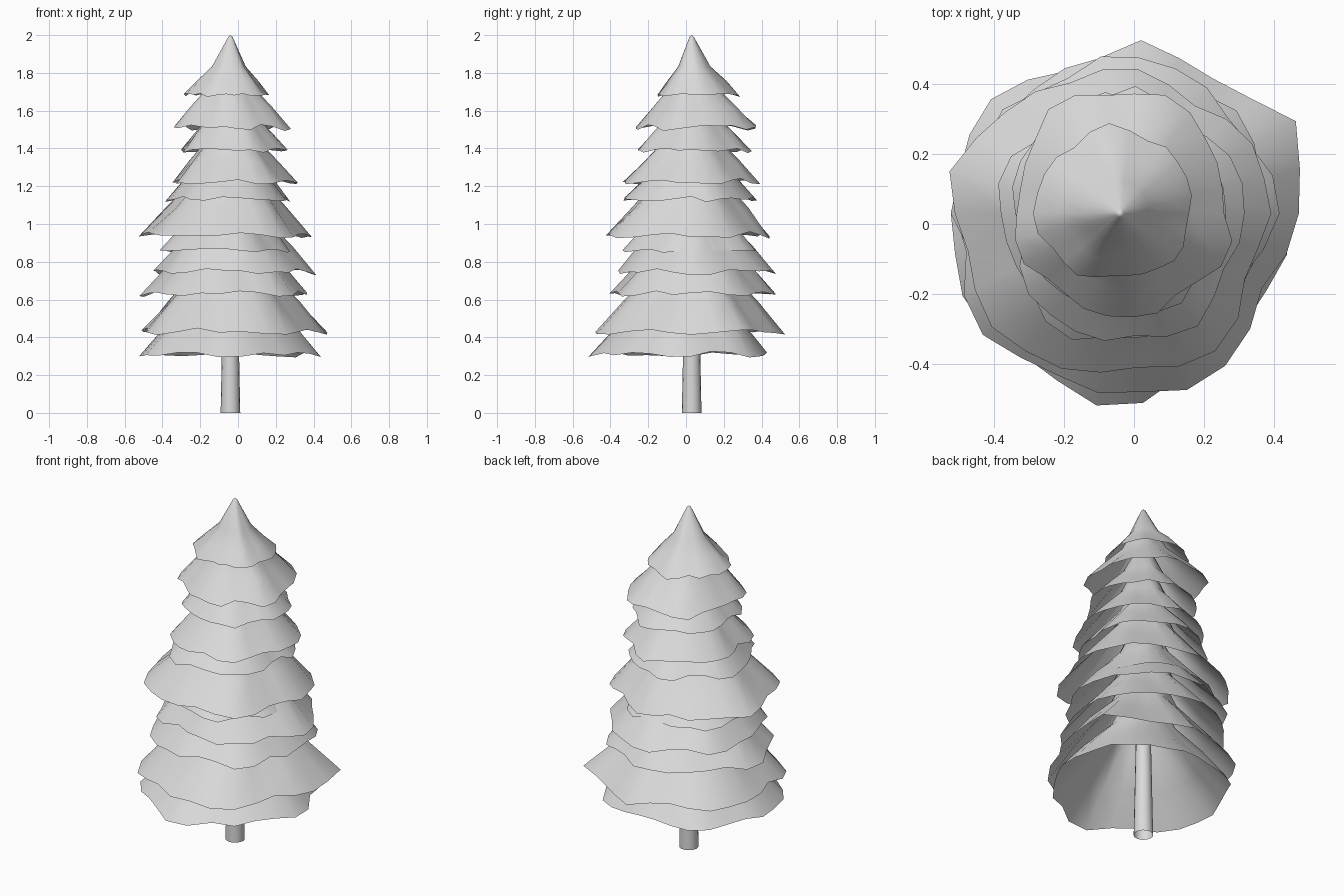
import bpy, bmesh, math, random
from mathutils import Vector

cube = bpy.data.objects.get("Cube")
if cube:
    bpy.data.objects.remove(cube, do_unlink=True)

random.seed(4)
SEGMENTS = 26
AXIS = Vector((-0.04, 0.03, 0))

grey = bpy.data.materials.new("plain grey")
grey.use_nodes = True
colour = (0.7, 0.7, 0.7, 1)
grey.diffuse_color = colour
grey.node_tree.nodes["Principled BSDF"].inputs["Base Color"].default_value = colour


def make_shell(name, rings, tip=None):
    """Skin a stack of point rings, optionally closed by a tip."""
    bm = bmesh.new()
    loops = [[bm.verts.new(AXIS + point) for point in ring] for ring in rings]
    count = len(loops[0])
    for low, high in zip(loops, loops[1:]):
        for i in range(count):
            j = (i + 1) % count
            bm.faces.new((low[i], low[j], high[j], high[i]))
    if tip is not None:
        top = bm.verts.new(AXIS + tip)
        for i in range(count):
            bm.faces.new((loops[-1][i], loops[-1][(i + 1) % count], top))
    mesh = bpy.data.meshes.new(name)
    bm.to_mesh(mesh)
    bm.free()
    mesh.materials.append(grey)
    obj = bpy.data.objects.new(name, mesh)
    bpy.context.collection.objects.link(obj)
    for face in mesh.polygons:
        face.use_smooth = True
    return obj


def polar(radius, angle, z):
    return Vector((radius * math.cos(angle), radius * math.sin(angle), z))


def make_tier(name, rim_z, reach, lobe=0):
    """Ragged hollow cone; reach is the radius towards +x, +y, -x and -y."""
    right, back, left, front = reach
    mean = sum(reach) / len(reach)
    phase_a, phase_b = random.uniform(0, 6), random.uniform(0, 6)
    rim, middle, shoulder, crown = [], [], [], []
    for i in range(SEGMENTS):
        a = math.tau * i / SEGMENTS
        c, s = math.cos(a), math.sin(a)
        radius = c * c * (right if c > 0 else left) + s * s * (back if s > 0 else front)
        radius += lobe * math.exp(-((a - 0.47) / 0.25) ** 2)
        ripple = 0.04 * math.cos(5 * a + phase_a) + 0.025 * math.cos(8 * a + phase_b)
        edge = ripple + random.uniform(-0.02, 0.02)
        drop = -0.5 * edge * mean + random.uniform(-0.008, 0.008)
        rim.append(polar(radius * (0.97 + edge), a, rim_z + drop))
        middle.append(polar(radius * (0.68 + ripple), a, rim_z + 0.32 * mean))
        shoulder.append(polar(radius * (0.38 + ripple / 3), a, rim_z + 0.66 * mean))
        crown.append(polar(mean * 0.05, a, rim_z + 1.36 * mean))
    make_shell(name, [rim, middle, shoulder, crown], Vector((0, 0, rim_z + 1.4 * mean)))


# Trunk: open tapered tube running up inside the branches
trunk_rings = [[polar(r, math.tau * i / 16, z) for i in range(16)]
               for r, z in ((0.052, 0), (0.045, 0.35), (0.015, 1.8))]
make_shell("trunk", trunk_rings)

# Branch tiers from bottom to top: rim height and reach
tiers = [
    (0.31, (0.48, 0.42, 0.49, 0.54)),
    (0.43, (0.50, 0.48, 0.49, 0.54)),
    (0.63, (0.43, 0.45, 0.47, 0.44)),
    (0.75, (0.44, 0.45, 0.42, 0.40)),
    (0.86, (0.33, 0.36, 0.39, 0.37)),
    (0.94, (0.43, 0.41, 0.49, 0.48)),
    (1.13, (0.32, 0.34, 0.35, 0.38)),
    (1.22, (0.36, 0.35, 0.31, 0.38)),
    (1.39, (0.31, 0.31, 0.27, 0.30)),
    (1.51, (0.32, 0.37, 0.31, 0.30)),
    (1.685, (0.21, 0.25, 0.25, 0.19)),
]
for number, (rim_z, reach) in enumerate(tiers, 1):
    make_tier(f"branch_tier_{number}", rim_z, reach, 0.1 if number == 2 else 0)
